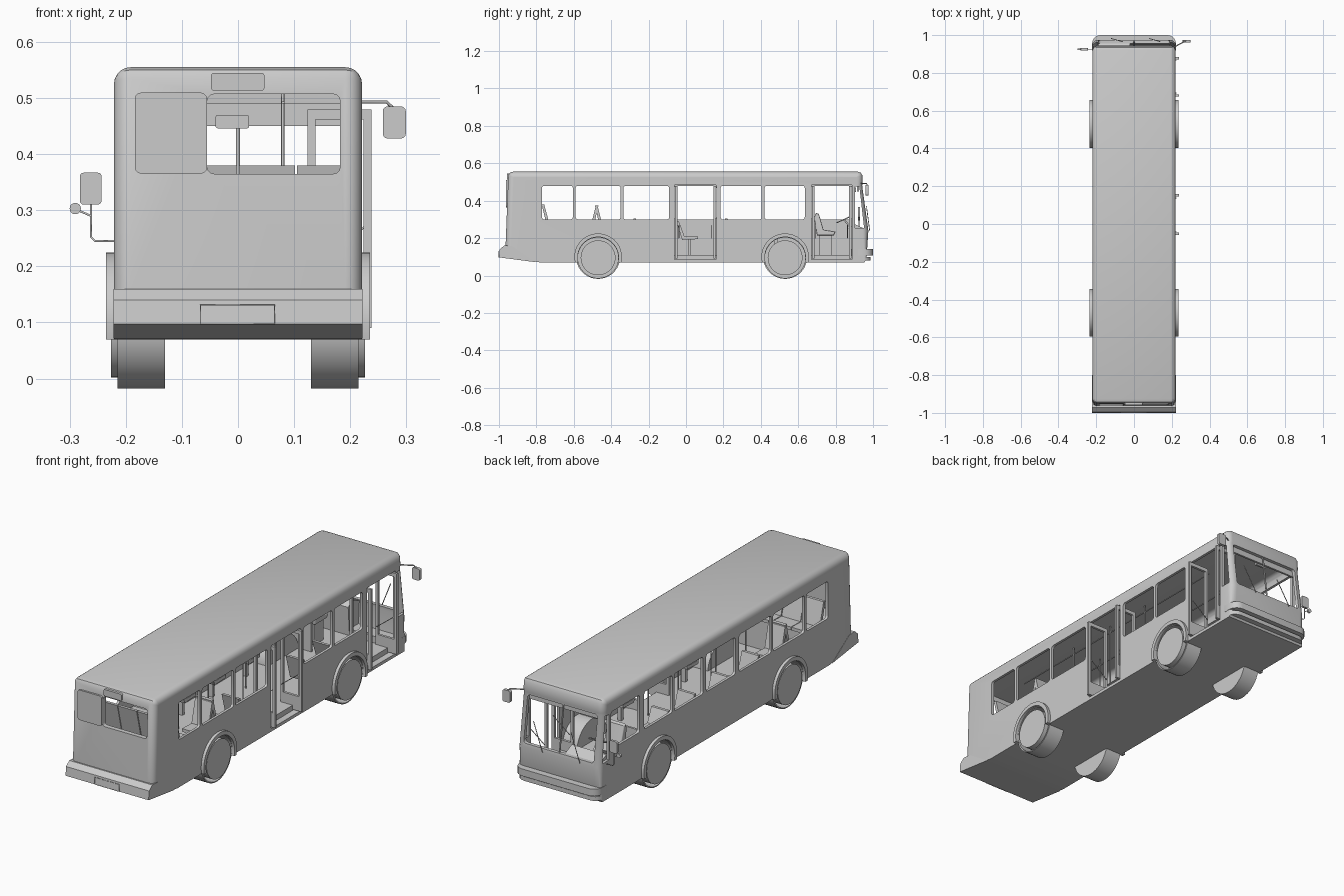
import bpy, bmesh, math
from mathutils import Vector, Matrix

cube = bpy.data.objects.get("Cube")
if cube:
    bpy.data.objects.remove(cube, do_unlink=True)

grey = bpy.data.materials.new("plain grey")
grey.use_nodes = True
grey.diffuse_color = (0.6, 0.6, 0.6, 1)
grey.node_tree.nodes["Principled BSDF"].inputs["Base Color"].default_value = (0.6, 0.6, 0.6, 1)


def finish(name, bm):
    bmesh.ops.recalc_face_normals(bm, faces=bm.faces)
    mesh = bpy.data.meshes.new(name)
    bm.to_mesh(mesh)
    bm.free()
    mesh.materials.append(grey)
    mesh.shade_smooth()
    mesh.set_sharp_from_angle(angle=math.radians(32))
    obj = bpy.data.objects.new(name, mesh)
    bpy.context.collection.objects.link(obj)
    return obj


def box(name, lo, hi, axis=None, r=0.0, seg=3):
    """Box between two corners; edges parallel to axis are rounded."""
    lo, hi = Vector(lo), Vector(hi)
    bm = bmesh.new()
    bmesh.ops.create_cube(bm, size=1)
    for v in bm.verts:
        v.co = Vector(l + (h - l) * (c + 0.5) for l, h, c in zip(lo, hi, v.co))
    if axis is not None:
        edges = [e for e in bm.edges
                 if abs((e.verts[0].co - e.verts[1].co).normalized()[axis]) > 0.9]
        bmesh.ops.bevel(bm, geom=edges, offset=r, segments=seg, profile=0.5, affect='EDGES')
    return finish(name, bm)


def prism(name, pts, x0, x1, r=0.0, above=0.0):
    """Side profile of (y, z) points extruded across x, rims rounded above a height."""
    bm = bmesh.new()
    face = bm.faces.new([bm.verts.new((x0, y, z)) for y, z in pts])
    new = bmesh.ops.extrude_face_region(bm, geom=[face])["geom"]
    for v in new:
        if isinstance(v, bmesh.types.BMVert):
            v.co.x = x1
    bmesh.ops.recalc_face_normals(bm, faces=bm.faces)
    if r:
        rim = [e for e in bm.edges if abs(e.verts[0].co.x - e.verts[1].co.x) < 1e-5
               and min(v.co.z for v in e.verts) > above]
        bmesh.ops.bevel(bm, geom=rim, offset=r, segments=5, profile=0.5, affect='EDGES')
    return finish(name, bm)


def cylinder(name, y, z, radius, x0, x1, seg=36):
    bm = bmesh.new()
    bmesh.ops.create_cone(bm, cap_ends=True, segments=seg, radius1=radius, radius2=radius,
                          depth=abs(x1 - x0), matrix=Matrix.Translation(((x0 + x1) / 2, y, z))
                          @ Matrix.Rotation(math.pi / 2, 4, 'Y'))
    return finish(name, bm)


def tube(name, pts, radius=0.003, cyclic=False):
    curve = bpy.data.curves.new(name, 'CURVE')
    curve.dimensions = '3D'
    curve.bevel_depth = radius
    curve.bevel_resolution = 1
    curve.use_fill_caps = True
    line = curve.splines.new('POLY')
    line.points.add(len(pts) - 1)
    for p, co in zip(line.points, pts):
        p.co = (*co, 1)
    line.use_cyclic_u = cyclic
    curve.materials.append(grey)
    obj = bpy.data.objects.new(name, curve)
    bpy.context.collection.objects.link(obj)
    return obj


# Body shell
body = prism("body_shell", [
    (-0.965, 0.10), (-0.78, 0.07), (0.955, 0.07), (0.965, 0.09), (0.975, 0.24), (0.942, 0.48),
    (0.945, 0.49), (0.943, 0.535), (0.935, 0.55), (0.92, 0.555),
    (-0.925, 0.555), (-0.942, 0.55), (-0.95, 0.535), (-0.965, 0.15)], -0.221, 0.221, 0.03, 0.085)
steps = [('DIFFERENCE', prism("cabin_cutter", [
    (-0.94, 0.11), (0.945, 0.11), (0.957, 0.24), (0.925, 0.48), (0.925, 0.53), (-0.93, 0.53)],
    -0.208, 0.208, 0.025, 0.3))]
wheel_ys = (-0.47, 0.53)
for s in (-1, 1):
    for y in wheel_ys:
        steps.append(('UNION', cylinder("wheel_house", y, 0.1, 0.118, s * 0.13, s * 0.215)))
        steps.append(('DIFFERENCE', cylinder("well_cutter", y, 0.095, 0.108, s * 0.14, s * 0.3)))


def cut(lo, hi, axis, r=0.012):
    steps.append(('DIFFERENCE', box("opening_cutter", lo, hi, axis, r)))


# Window and door openings
windows = [(-0.77, -0.605), (-0.59, -0.35), (-0.335, -0.09), (0.185, 0.405), (0.42, 0.635)]
doors = [(-0.062, 0.162), (0.67, 0.888)]
for a, b in windows:
    cut((-0.3, a, 0.30), (0.3, b, 0.48), 0)
for a, b in doors:
    cut((0.19, a, 0.085), (0.3, b, 0.485), 0, 0.004)
    cut((-0.3, a, 0.30), (-0.19, b, 0.48), 0)
cut((-0.187, 0.90, 0.255), (0.187, 1.1, 0.478), 1)
cut((-0.055, -1.1, 0.365), (0.182, -0.9, 0.507), 1)
steps.append(('DIFFERENCE', prism("corner_window_cutter", [
    (0.903, 0.255), (0.952, 0.255), (0.927, 0.475), (0.903, 0.475)], -0.3, 0.3)))

for operation, cutter in steps:
    mod = body.modifiers.new("shape", 'BOOLEAN')
    mod.operation, mod.solver, mod.object = operation, 'EXACT', cutter
bpy.context.view_layer.update()
shaped = bpy.data.meshes.new_from_object(body.evaluated_get(bpy.context.evaluated_depsgraph_get()))
body.modifiers.clear()
body.data = shaped
shaped.shade_smooth()
shaped.set_sharp_from_angle(angle=math.radians(32))
for _, cutter in steps:
    bpy.data.objects.remove(cutter, do_unlink=True)

# Bumpers, rear panel, rear sign and plate frame
prism("rear_bumper", [(-1.0, 0.097), (-0.8, 0.071), (-0.93, 0.158), (-0.972, 0.16),
                      (-0.996, 0.14)], -0.222, 0.222)
box("front_bumper", (-0.222, 0.88, 0.108), (0.222, 1.0, 0.142), 2, 0.045, 5)
box("front_bumper_lip", (-0.22, 0.89, 0.08), (0.22, 0.987, 0.1), 2, 0.045, 5)
panel = box("rear_blank_panel", (-0.184, -0.963, 0.365), (-0.055, -0.954, 0.51), 1, 0.012)
box("rear_sign", (-0.048, -0.957, 0.513), (0.047, -0.94, 0.545), 1, 0.005)
tube("plate_frame", [(x, -1.0, z) for x, z in
                     ((-0.067, 0.097), (-0.067, 0.131), (0.065, 0.131), (0.065, 0.097))], 0.0015, True)

# Wheels and arches
for s, side in ((-1, "right"), (1, "left")):
    for y, end in zip(wheel_ys, ("rear", "front")):
        cylinder(f"{side}_{end}_wheel", y, 0.095, 0.093, s * 0.155, s * 0.226, 40)
        arc = [math.radians(-14 + 208 * i / 20) for i in range(21)]
        ring = [(y + 0.127 * math.cos(a), 0.1 + 0.125 * math.sin(a)) for a in arc]
        ring += [(y + 0.109 * math.cos(a), 0.097 + 0.109 * math.sin(a)) for a in reversed(arc)]
        prism(f"{side}_{end}_arch", ring, s * 0.212, s * 0.235)

# Open door leaves with glass openings and grab bars
for a, b in doors:
    for y, inward in ((a + 0.004, 1), (b - 0.004, -1)):
        y0, y1 = sorted((y, y + inward * 0.012))
        for x0, x1, z0, z1 in ((0.124, 0.138, 0.09, 0.48), (0.224, 0.238, 0.09, 0.48),
                               (0.138, 0.224, 0.09, 0.16), (0.138, 0.224, 0.462, 0.48)):
            box("door_leaf", (x0, y0, z0), (x1, y1, z1))
        g = y + inward * 0.02
        tube("door_grab_bar", [(0.135, g, 0.2), (0.225, g, 0.27)], 0.002)


# Passenger seats
def seat(x, y, z, facing, high, half=0.045):
    shape = [(0, 0), (0.085, 0.005), (0.085, 0.02), (0.012, 0.018), (-0.018, high), (-0.032, high)]
    prism("passenger_seat", [(y + facing * p, z + q) for p, q in shape], x - half, x + half)
    if z < 0.22:
        box("seat_pedestal", (x - 0.01, y + facing * 0.04 - 0.008, 0.108),
            (x + 0.01, y + facing * 0.04 + 0.008, z + 0.004))


for x in (-0.155, -0.052, 0.052, 0.155):
    seat(x, -0.74, 0.25, 1, 0.13, 0.05)
box("rear_seat_base", (-0.207, -0.94, 0.108), (0.207, -0.67, 0.252))
for x in (-0.155, 0.155):
    seat(x, -0.455, 0.235, 1, 0.14)
    seat(x, -0.5, 0.235, -1, 0.14)
    seat(x, -0.25, 0.19, 1, 0.115)
    seat(x, 0.24, 0.19, 1, 0.115)
    seat(x, 0.44, 0.215, 1, 0.085)
seat(-0.155, -0.02, 0.19, 1, 0.1)

# Handrails
for x in (-0.08, 0.08):
    tube("ceiling_rail", [(x, -0.7, 0.492), (x, 0.64, 0.492)])
    for y in (-0.342, -0.077, 0.174):
        tube("grab_pole", [(x, y, 0.11), (x, y, 0.525)])

# Driver area
prism("driver_seat", [(0.7, 0.215), (0.79, 0.215), (0.8, 0.235), (0.735, 0.245),
                      (0.71, 0.33), (0.695, 0.335), (0.685, 0.31)], -0.165, -0.075, 0.006)
box("driver_pedestal", (-0.15, 0.71, 0.108), (-0.09, 0.78, 0.217))
box("driver_partition", (-0.207, 0.645, 0.108), (-0.06, 0.655, 0.3))
prism("dashboard", [(0.88, 0.108), (0.95, 0.108), (0.955, 0.25), (0.9, 0.275), (0.87, 0.25)],
      -0.205, -0.02)
tube("steering_column", [(-0.12, 0.9, 0.23), (-0.12, 0.845, 0.3)], 0.005)
tube("steering_wheel", [(-0.12 + 0.04 * math.cos(t), 0.845 + 0.037 * math.sin(t), 0.3 + 0.017 * math.sin(t))
                        for t in (math.tau * i / 20 for i in range(20))], 0.003, True)
box("cabin_mirror", (-0.04, 0.9, 0.446), (0.02, 0.91, 0.47), 1, 0.004)
box("windscreen_header", (-0.205, 0.915, 0.45), (0.205, 0.925, 0.49))
tube("windscreen_post", [(0, 0.965, 0.25), (0, 0.935, 0.48)], 0.004)
for x in (-0.12, 0.08):
    tube("wiper", [(x, 0.982, 0.24), (x + 0.06, 0.965, 0.37)], 0.002)

# Outside mirrors
tube("left_mirror_arm", [(0.2, 0.93, 0.493), (0.265, 0.965, 0.493), (0.278, 0.97, 0.48)])
box("left_mirror", (0.258, 0.96, 0.428), (0.299, 0.975, 0.485), 1, 0.008)
tube("right_mirror_arm", [(-0.215, 0.925, 0.245), (-0.255, 0.925, 0.245), (-0.262, 0.925, 0.252),
                          (-0.262, 0.925, 0.315)], 0.002)
tube("small_mirror_arm", [(-0.262, 0.925, 0.29), (-0.285, 0.925, 0.3)], 0.002)
box("right_mirror", (-0.282, 0.919, 0.31), (-0.243, 0.931, 0.367), 1, 0.007)
box("small_round_mirror", (-0.3, 0.92, 0.293), (-0.28, 0.93, 0.313), 1, 0.0098, 5)
